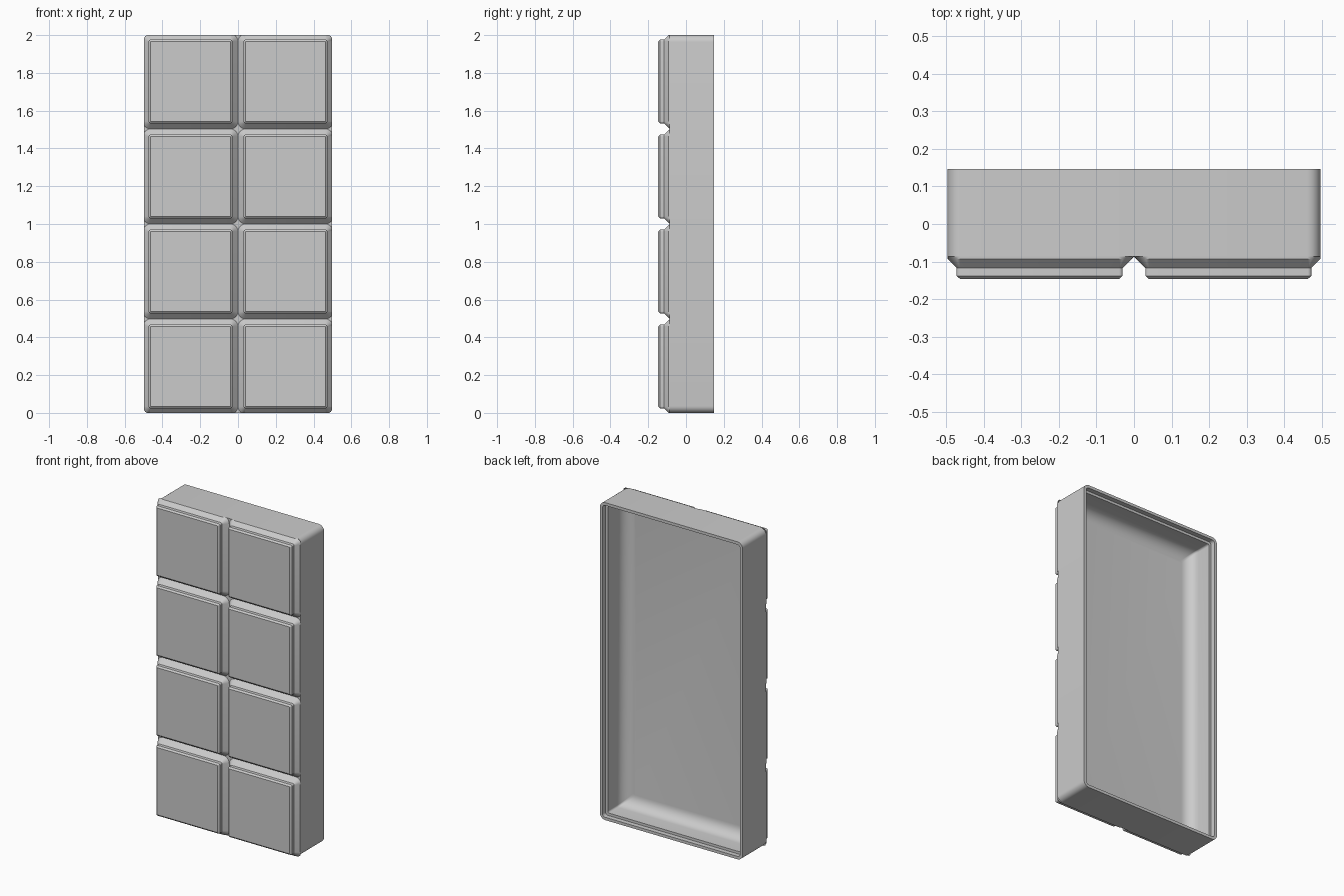
import bpy, bmesh, math

if "Cube" in bpy.data.objects:
    bpy.data.objects.remove(bpy.data.objects["Cube"])

HALF_W, HEIGHT, BACK = 0.497, 2.0, 0.147
PAD, PITCH, PAD_R = 0.443, 0.503, 0.01
BODY_R = 0.036

grey = bpy.data.materials.new("plain_grey")
grey.use_nodes = True
grey.diffuse_color = (0.6, 0.6, 0.6, 1)
grey.node_tree.nodes["Principled BSDF"].inputs["Base Color"].default_value = (0.6, 0.6, 0.6, 1)


def outline(cx, cz, hw, hh, r, steps=6):
    """Rounded rectangle as (x, z) points."""
    r = max(r, 0.002)
    points = []
    for corner, (sx, sz) in enumerate([(1, 1), (-1, 1), (-1, -1), (1, -1)]):
        for i in range(steps + 1):
            a = math.pi / 2 * (corner + i / steps)
            points.append((cx + sx * (hw - r) + r * math.cos(a),
                           cz + sz * (hh - r) + r * math.sin(a)))
    return points


def loft(name, loops, cap_first, cap_last):
    """Skin a list of (y, outline) loops into one object."""
    bm = bmesh.new()
    rings = [[bm.verts.new((x, y, z)) for x, z in pts] for y, pts in loops]
    for a, b in zip(rings, rings[1:]):
        n = len(a)
        for i in range(n):
            bm.faces.new((a[i], a[(i + 1) % n], b[(i + 1) % n], b[i]))
    if cap_first:
        bm.faces.new(rings[0][::-1])
    if cap_last:
        bm.faces.new(rings[-1])
    bm.normal_update()
    mesh = bpy.data.meshes.new(name)
    bm.to_mesh(mesh)
    bm.free()
    mesh.materials.append(grey)
    obj = bpy.data.objects.new(name, mesh)
    bpy.context.collection.objects.link(obj)
    bpy.ops.object.select_all(action="DESELECT")
    obj.select_set(True)
    bpy.context.view_layer.objects.active = obj
    bpy.ops.object.shade_smooth_by_angle(angle=math.radians(30))
    return obj


# Hollow tray: outer wall, stepped rim, inner wall, rounded inner floor
FLOOR, FILLET, WALL = -0.045, 0.07, 0.034
profile = [(-0.087, 0), (BACK, 0), (BACK, 0.018), (0.117, 0.018), (0.117, WALL)]
for i in range(9):
    a = math.pi / 2 * i / 8
    profile.append((FLOOR + FILLET * (1 - math.sin(a)), WALL + FILLET * (1 - math.cos(a))))
tray = [(y, outline(0, HEIGHT / 2, HALF_W - d, HEIGHT / 2 - d, max(BODY_R - d, 0.012)))
        for y, d in profile]
loft("tray", tray, True, True)

# Raised square pads in two columns and four rows, with sloped sides
pad_profile = [(-0.087, 0.03), (-0.093, 0.024), (-0.117, 0), (-0.138, 0), (-0.147, -0.01)]
for row in range(4):
    for side, column in ((-1, "right"), (1, "left")):
        cx, cz = side * PITCH / 2, HEIGHT / 2 + (row - 1.5) * PITCH
        loops = []
        for y, grow in pad_profile:
            half = PAD / 2 + grow
            pts = outline(cx, cz, half, half, PAD_R + grow)
            # keep the sloped base inside the tray's outer wall
            loops.append((y, [(max(-HALF_W, min(HALF_W, x)), max(0, min(HEIGHT, z)))
                              for x, z in pts]))
        loft(f"pad_{column}_{row + 1}", loops[::-1], True, False)

# Make every face point outward
for obj in bpy.context.scene.objects:
    if obj.type == "MESH" and obj.name.startswith(("pad_", "tray")):
        bm = bmesh.new()
        bm.from_mesh(obj.data)
        front = min(bm.faces, key=lambda f: f.calc_center_median().y)
        if front.normal.y > 0:
            bmesh.ops.reverse_faces(bm, faces=bm.faces)
        bm.to_mesh(obj.data)
        bm.free()
